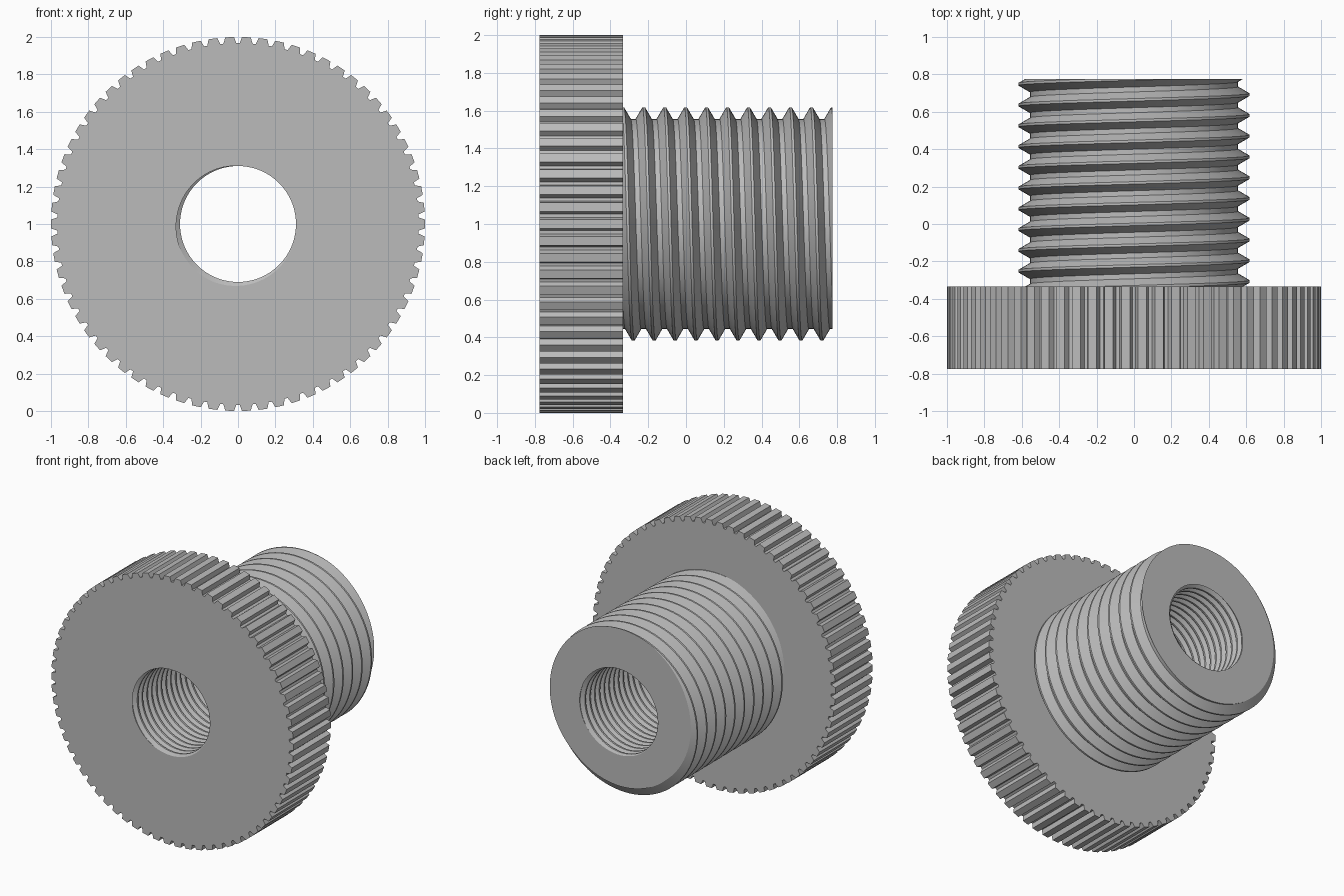
import bpy, bmesh
from math import sin, cos, tau, ceil
from mathutils import Vector

if "Cube" in bpy.data.objects:
    bpy.data.objects.remove(bpy.data.objects["Cube"])

FRONT, SHOULDER, BACK = -0.775, -0.333, 0.775
TEETH = 70


def polar(r, turn, y):
    """Point at radius r, turning clockwise from the top seen from the front."""
    return Vector((r * sin(tau * turn), y, 1 + r * cos(tau * turn)))


def add_thread(target, profile, pitch, phase, y0, y1, segs):
    """Right-handed helix of a tooth profile (pitch fraction, radius), trimmed flat."""
    bm = bmesh.new()
    n = len(profile)
    start = phase - (ceil((phase - y0) / pitch) + 2) * pitch
    rows = segs * ceil((y1 - start) / pitch + 2)
    grid = [[bm.verts.new(polar(r, i / segs, start + pitch * (i / segs + f)))
             for f, r in profile] for i in range(rows + 1)]
    for i in range(rows - segs):
        for j in range(n):
            if j < n - 1:
                quad = (grid[i][j], grid[i + 1][j], grid[i + 1][j + 1], grid[i][j + 1])
            else:
                quad = (grid[i][j], grid[i + 1][j], grid[i + 1 + segs][0], grid[i + segs][0])
            bm.faces.new(quad)
    for y, side in ((y0, -1), (y1, 1)):
        bmesh.ops.bisect_plane(bm, geom=bm.verts[:] + bm.edges[:] + bm.faces[:], dist=1e-6,
                               plane_co=(0, y, 0), plane_no=(0, side, 0), clear_outer=True)
    bmesh.ops.delete(bm, geom=[v for v in bm.verts if not v.link_faces], context='VERTS')
    bmesh.ops.remove_doubles(bm, verts=bm.verts[:], dist=1e-5)
    part = bpy.data.meshes.new("thread_part")
    bm.to_mesh(part)
    bm.free()
    target.from_mesh(part)
    bpy.data.meshes.remove(part)


body = bmesh.new()

# Threaded shank behind the wheel
add_thread(body, [(-0.06, 0.618), (0.06, 0.618), (0.38, 0.557), (0.62, 0.557)],
           0.111, -0.335, SHOULDER, BACK, 96)

# Fine thread through the bore
add_thread(body, [(-0.06, 0.336), (0.06, 0.336), (0.38, 0.31), (0.62, 0.31)],
           0.056, FRONT - 0.035, FRONT, BACK, 72)

# Toothed rim of the wheel, a notch at the very top
notch = [(-0.1, 0.967), (0.1, 0.967), (0.24, 1.0), (0.76, 1.0)]
rim = [(r, (k + f) / TEETH) for k in range(TEETH) for f, r in notch]
rings = [[body.verts.new(polar(r, t, y)) for r, t in rim] for y in (FRONT, SHOULDER)]
for i in range(len(rim)):
    body.faces.new((rings[0][i - 1], rings[0][i], rings[1][i], rings[1][i - 1]))

# Flat ring faces at the front, the shoulder and the back end
for y in (FRONT, SHOULDER, BACK):
    loops = [e for e in body.edges if e.is_boundary
             and all(abs(v.co.y - y) < 1e-4 for v in e.verts)]
    bmesh.ops.triangle_fill(body, edges=loops, use_beauty=True, normal=(0, 1, 0))
bmesh.ops.recalc_face_normals(body, faces=body.faces[:])

mesh = bpy.data.meshes.new("knurled_threaded_bushing")
body.to_mesh(mesh)
body.free()
bushing = bpy.data.objects.new("knurled_threaded_bushing", mesh)
bpy.context.collection.objects.link(bushing)

# Plain grey
grey = bpy.data.materials.new("plain_grey")
grey.use_nodes = True
colour = (0.5, 0.5, 0.5, 1)
grey.diffuse_color = colour
grey.node_tree.nodes["Principled BSDF"].inputs["Base Color"].default_value = colour
mesh.materials.append(grey)

bpy.ops.object.select_all(action='DESELECT')
bushing.select_set(True)
bpy.context.view_layer.objects.active = bushing
bpy.ops.object.shade_smooth_by_angle(angle=0.35)
